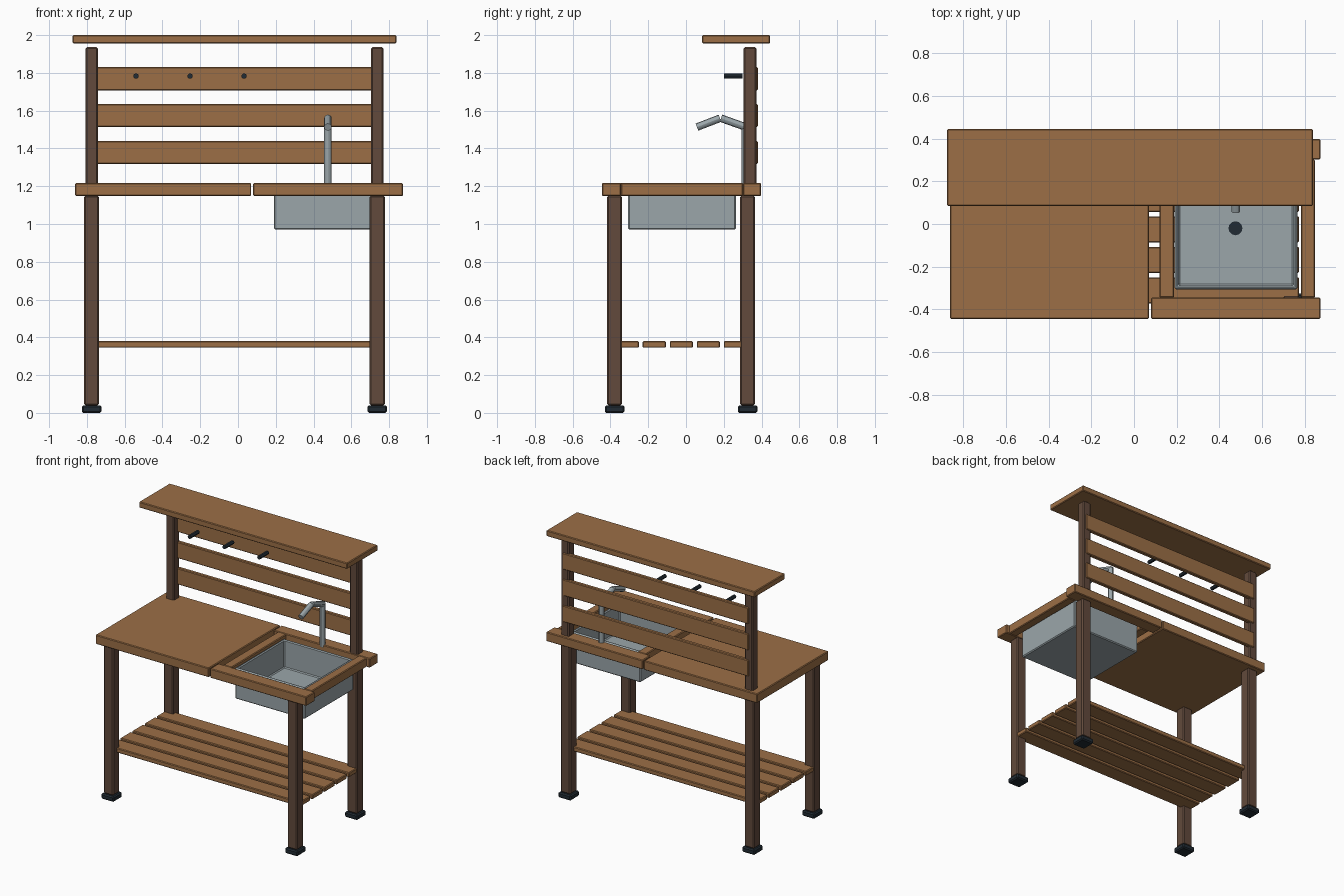
import bpy, bmesh
from mathutils import Vector

if "Cube" in bpy.data.objects:
    bpy.data.objects.remove(bpy.data.objects["Cube"])


def material(name, rgb):
    linear = [((c / 255 + 0.055) / 1.055) ** 2.4 for c in rgb] + [1]
    m = bpy.data.materials.new(name)
    m.use_nodes = True
    m.diffuse_color = linear
    m.node_tree.nodes["Principled BSDF"].inputs["Base Color"].default_value = linear
    return m


wood = material("warm_wood", (156, 111, 70))
dark_wood = material("dark_wood", (98, 74, 60))
steel = material("brushed_steel", (155, 166, 170))
black = material("black_metal", (33, 43, 51))


def finish(name, bm, mat, bevel=0.0, smooth=False):
    bmesh.ops.recalc_face_normals(bm, faces=bm.faces)
    mesh = bpy.data.meshes.new(name)
    bm.to_mesh(mesh)
    bm.free()
    mesh.materials.append(mat)
    ob = bpy.data.objects.new(name, mesh)
    bpy.context.collection.objects.link(ob)
    if bevel:
        mod = ob.modifiers.new("edge_bevel", "BEVEL")
        mod.width = bevel
        mod.segments = 1
    if smooth:
        bpy.ops.object.select_all(action="DESELECT")
        ob.select_set(True)
        bpy.context.view_layer.objects.active = ob
        bpy.ops.object.shade_smooth_by_angle()
    return ob


def box_mesh(xs, ys, zs):
    bm = bmesh.new()
    bmesh.ops.create_cube(bm, size=1)
    for v in bm.verts:
        v.co = [(r[0] + r[1]) / 2 + c * (r[1] - r[0]) for c, r in zip(v.co, (xs, ys, zs))]
    return bm


def box(name, xs, ys, zs, mat, bevel=0.005):
    return finish(name, box_mesh(xs, ys, zs), mat, bevel)


def rod(name, start, end, radius, mat, sides=12):
    start, end = Vector(start), Vector(end)
    axis = end - start
    bm = bmesh.new()
    bmesh.ops.create_cone(bm, cap_ends=True, segments=sides, radius1=radius,
                          radius2=radius, depth=axis.length)
    turn = Vector((0, 0, 1)).rotation_difference(axis).to_matrix()
    for v in bm.verts:
        v.co = turn @ v.co + (start + end) / 2
    return finish(name, bm, mat, smooth=True)


def around(c, half):
    return (c - half, c + half)


# Legs with feet, and the upper posts
for side, x in (("right", -0.775), ("left", 0.737)):
    for place, y in (("front", -0.378), ("back", 0.326)):
        box(f"{place}_{side}_foot", around(x, 0.052), around(y, 0.052), (0, 0.04), black, 0.008)
        box(f"{place}_{side}_leg", around(x, 0.04), around(y, 0.04), (0.04, 1.15), dark_wood, 0.008)
    box(f"{side}_post", around(x, 0.033), (0.305, 0.373), (1.2, 1.936), dark_wood, 0.008)

# Slatted lower shelf
for i in range(5):
    y = -0.311 + i * 0.143
    box(f"shelf_slat_{i + 1}", (-0.81, 0.773), around(y, 0.061), (0.345, 0.38), wood)

# Worktop: solid panel and the frame round the basin
TOP = (1.148, 1.217)
box("worktop_panel", (-0.862, 0.07), (-0.445, 0.396), TOP, wood)
box("frame_front", (0.08, 0.873), (-0.445, -0.345), TOP, wood)
box("frame_back", (0.08, 0.873), (0.302, 0.398), TOP, wood)
box("frame_inner_side", (0.119, 0.188), (-0.345, 0.302), TOP, wood)
box("frame_outer_side", (0.783, 0.848), (-0.345, 0.302), TOP, wood)

# Hollow basin: rim inset, then pushed down to the floor
bm = box_mesh((0.19, 0.765), (-0.307, 0.265), (0.97, 1.2))
bm.faces.ensure_lookup_table()
rim = max(bm.faces, key=lambda f: f.calc_center_median().z)
bmesh.ops.inset_region(bm, faces=[rim], thickness=0.026)
floor = bmesh.ops.extrude_discrete_faces(bm, faces=[rim])["faces"][0]
bmesh.ops.translate(bm, verts=floor.verts, vec=(0, 0, -0.205))
finish("basin", bm, steel, 0.007)
rod("drain", (0.475, -0.02, 0.993), (0.475, -0.02, 1.0), 0.033, black)

# Tap
X = 0.476
rod("tap_stem", (X, 0.315, 1.2), (X, 0.315, 1.52), 0.02, steel)
rod("tap_neck", (X, 0.32, 1.512), (X, 0.185, 1.56), 0.02, steel)
rod("tap_spout", (X, 0.18, 1.56), (X, 0.058, 1.513), 0.02, steel)

# Back slats, pegs and top shelf
for i in range(3):
    z = 1.379 + i * 0.195
    box(f"back_slat_{i + 1}", (-0.778, 0.75), (0.35, 0.38), around(z, 0.061), wood)
for i in range(3):
    x = -0.54 + i * 0.286
    rod(f"peg_{i + 1}", (x, 0.2, 1.783), (x, 0.3, 1.783), 0.014, black)
box("top_shelf", (-0.875, 0.838), (0.085, 0.445), (1.956, 2.0), wood)
